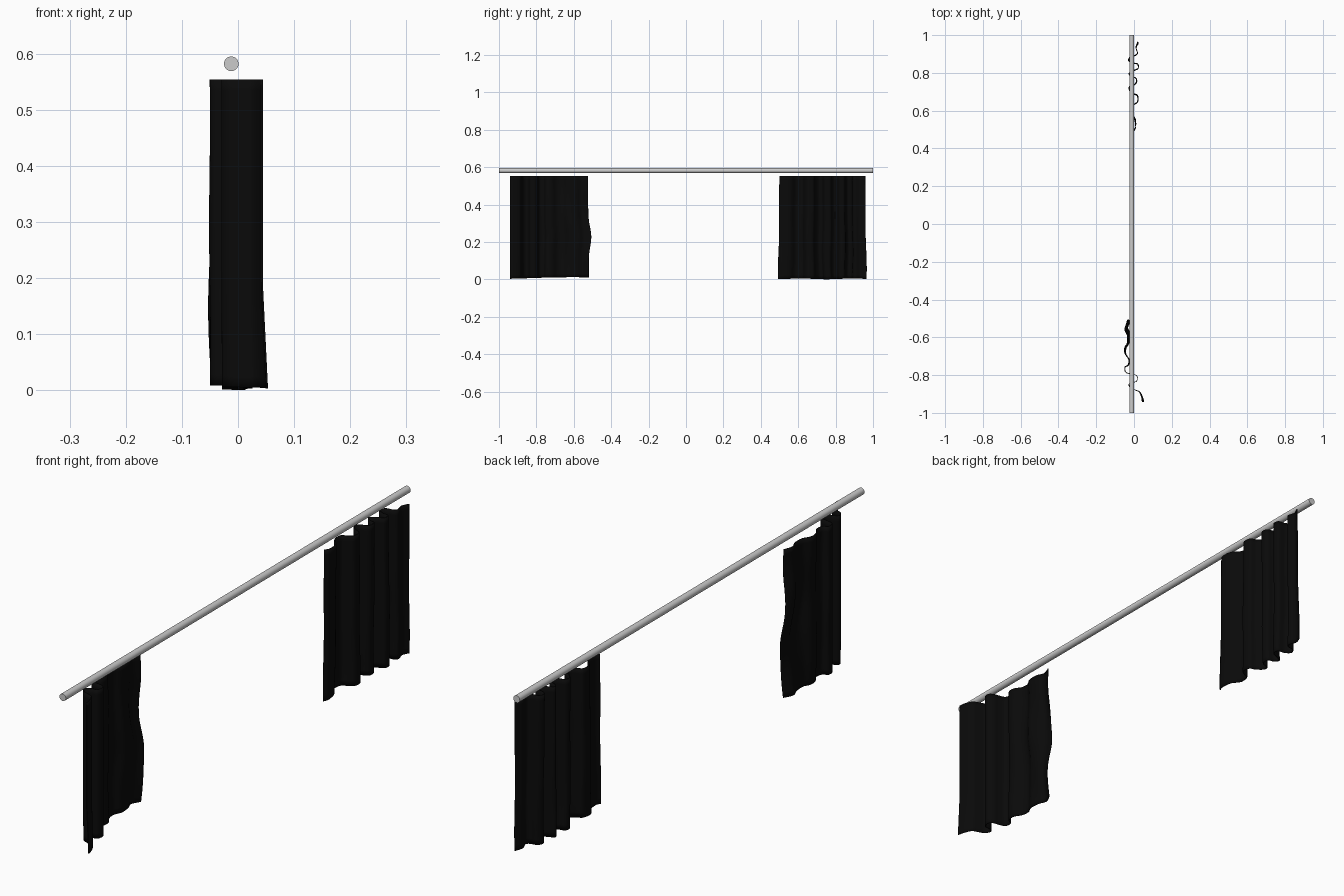
import bpy, math
from mathutils import Vector

if "Cube" in bpy.data.objects:
    bpy.data.objects.remove(bpy.data.objects["Cube"])

black = bpy.data.materials.new("black_cloth")
black.diffuse_color = (0.003, 0.003, 0.003, 1)
black.use_nodes = True
black.node_tree.nodes["Principled BSDF"].inputs["Base Color"].default_value = black.diffuse_color


def smooth(obj, angle):
    bpy.ops.object.select_all(action='DESELECT')
    obj.select_set(True)
    bpy.context.view_layer.objects.active = obj
    bpy.ops.object.shade_smooth_by_angle(angle=math.radians(angle))


def spline(pts, steps=5):
    p = [Vector(q) for q in pts]
    p = [2 * p[0] - p[1]] + p + [2 * p[-1] - p[-2]]
    out = []
    for i in range(1, len(p) - 2):
        a, b, c, d = p[i - 1:i + 3]
        for s in range(steps):
            t = s / steps
            out.append(0.5 * (2 * b + (c - a) * t + (2 * a - 5 * b + 4 * c - d) * t * t
                              + (3 * b - a - 3 * c + d) * t ** 3))
    return out + [p[-2]]


def curtain(name, path, shape, top=0.554, rows=28):
    """Sweep the folded path downwards; shape(x, y, h) deforms it and gives the hem lift."""
    line = spline(path)
    n = len(line)
    verts, faces = [], []
    for r in range(rows + 1):
        h = 1 - r / rows
        for p in line:
            x, y, lift = shape(p.x, p.y, h)
            verts.append((x, y, lift + (top - lift) * h))
    for r in range(rows):
        for i in range(n - 1):
            a = r * n + i
            faces.append((a, a + n, a + n + 1, a + 1))
    me = bpy.data.meshes.new(name)
    me.from_pydata(verts, [], faces)
    me.materials.append(black)
    ob = bpy.data.objects.new(name, me)
    bpy.context.collection.objects.link(ob)
    smooth(ob, 60)
    mod = ob.modifiers.new("thickness", 'SOLIDIFY')
    mod.thickness = 0.003
    mod.offset = 0
    return ob


# Rod
bpy.ops.mesh.primitive_cylinder_add(vertices=32, radius=0.013, depth=2,
                                    location=(-0.012, 0, 0.582), rotation=(math.pi / 2, 0, 0))
rod = bpy.context.object
rod.name = "curtain_rod"
smooth(rod, 40)

# Evenly gathered curtain
even = [(0, .5), (.01, .52), (.006, .56), (-.02, .59), (-.02, .625), (0, .635), (.018, .65),
        (.016, .68), (-.005, .69), (-.025, .71), (-.02, .73), (.003, .737), (.015, .75),
        (.012, .772), (-.012, .78), (-.025, .797), (0, .812), (.02, .822), (.018, .845),
        (-.01, .85), (-.03, .865), (-.02, .885), (.005, .89), (.018, .902), (.012, .93), (.024, .958)]


def even_shape(x, y, h):
    d = 1 - h
    return (x + 0.004 * d * math.sin(y * 31),
            y + d * (0.006 * (y - 0.73) / 0.23 + 0.003 * math.sin(h * 9 + y * 20)),
            0.003 + 0.002 * math.sin(y * 23))


curtain("gathered_curtain", even, even_shape)

# Loosely draped curtain with a billowing inner edge
loose = [(.043, -.941), (.040, -.92), (.028, -.89), (.008, -.88), (-.018, -.87), (-.028, -.85),
         (-.012, -.838), (.012, -.834), (.018, -.81), (.003, -.797), (-.02, -.793), (-.044, -.785),
         (-.048, -.76), (-.03, -.748), (-.027, -.72), (-.045, -.69), (-.046, -.66),
         (-.03, -.63), (-.03, -.59), (-.041, -.56), (-.03, -.525)]


def loose_shape(x, y, h):
    d = 1 - h
    w = min(1, max(0, (y + 0.80) / 0.28))
    left = min(1, max(0, (-0.84 - y) / 0.1))
    bulge = math.exp(-((h - 0.4) / 0.13) ** 2)
    nx = x + 0.009 * left * max(0, 1 - 3 * h) + w * 0.009 * math.sin(h * 8 + y * 24) * min(1, 4 * d)
    return (max(nx, -0.055), y + w * (0.016 * bulge + 0.005 * d),
            0.007 + 0.005 * math.sin((y + 0.95) * 7 - 0.8))


curtain("draped_curtain", loose, loose_shape)
